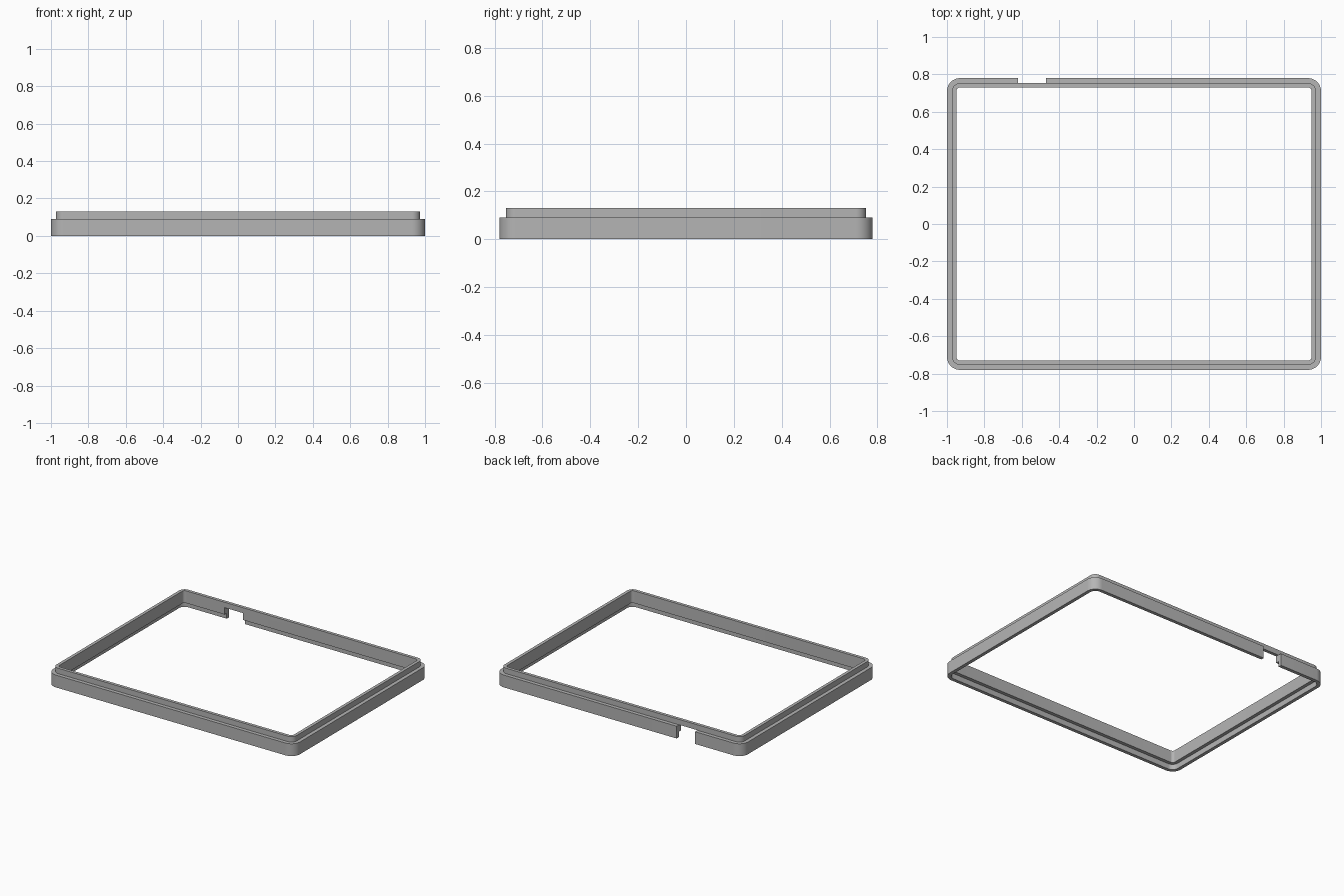
import bpy
import bmesh
from math import cos, sin, pi, radians

cube = bpy.data.objects.get("Cube")
if cube:
    bpy.data.objects.remove(cube, do_unlink=True)

HALF_X, HALF_Y, RADIUS, STEPS = 1.0, 0.78, 0.07, 10

gray = bpy.data.materials.new("plain gray")
gray.use_nodes = True
color = (0.46, 0.46, 0.46, 1)
gray.diffuse_color = color
gray.node_tree.nodes["Principled BSDF"].inputs["Base Color"].default_value = color


def rounded_ring(bm, inset, z):
    """Rounded rectangle of vertices, inset from the outer outline."""
    r = RADIUS - inset
    verts = []
    for i, (sx, sy) in enumerate([(1, 1), (-1, 1), (-1, -1), (1, -1)]):
        for k in range(STEPS + 1):
            a = (i + k / STEPS) * pi / 2
            verts.append(bm.verts.new((sx * (HALF_X - RADIUS) + r * cos(a),
                                       sy * (HALF_Y - RADIUS) + r * sin(a), z)))
    return verts


# Wall section as (inset, height): outer wall, raised lip, rebate underneath
section = [(0, 0), (0, 0.09), (0.027, 0.09), (0.027, 0.13),
           (0.05, 0.13), (0.05, 0.04), (0.025, 0.04), (0.025, 0)]
bm = bmesh.new()
rings = [rounded_ring(bm, inset, z) for inset, z in section]
for a, b in zip(rings, rings[1:] + rings[:1]):
    for i in range(len(a)):
        j = (i + 1) % len(a)
        bm.faces.new((a[i], a[j], b[j], b[i]))
bmesh.ops.recalc_face_normals(bm, faces=bm.faces)
mesh = bpy.data.meshes.new("frame")
bm.to_mesh(mesh)
bm.free()
mesh.materials.append(gray)
frame = bpy.data.objects.new("frame", mesh)
bpy.context.collection.objects.link(frame)

# Opening through the back wall below the lip
bpy.ops.mesh.primitive_cube_add(size=1, location=(-0.545, HALF_Y, -0.00475))
cutter = bpy.context.object
cutter.name = "notch_cutter"
cutter.scale = (0.15, 0.2, 0.1905)
cutter.hide_render = True
cutter.data.materials.append(gray)

cut = frame.modifiers.new("back notch", 'BOOLEAN')
cut.operation = 'DIFFERENCE'
cut.solver = 'EXACT'
cut.object = cutter
bpy.ops.object.select_all(action='DESELECT')
frame.select_set(True)
bpy.context.view_layer.objects.active = frame
bpy.ops.object.modifier_apply(modifier=cut.name)
bpy.data.objects.remove(cutter, do_unlink=True)

bpy.ops.object.shade_smooth_by_angle(angle=radians(30))
